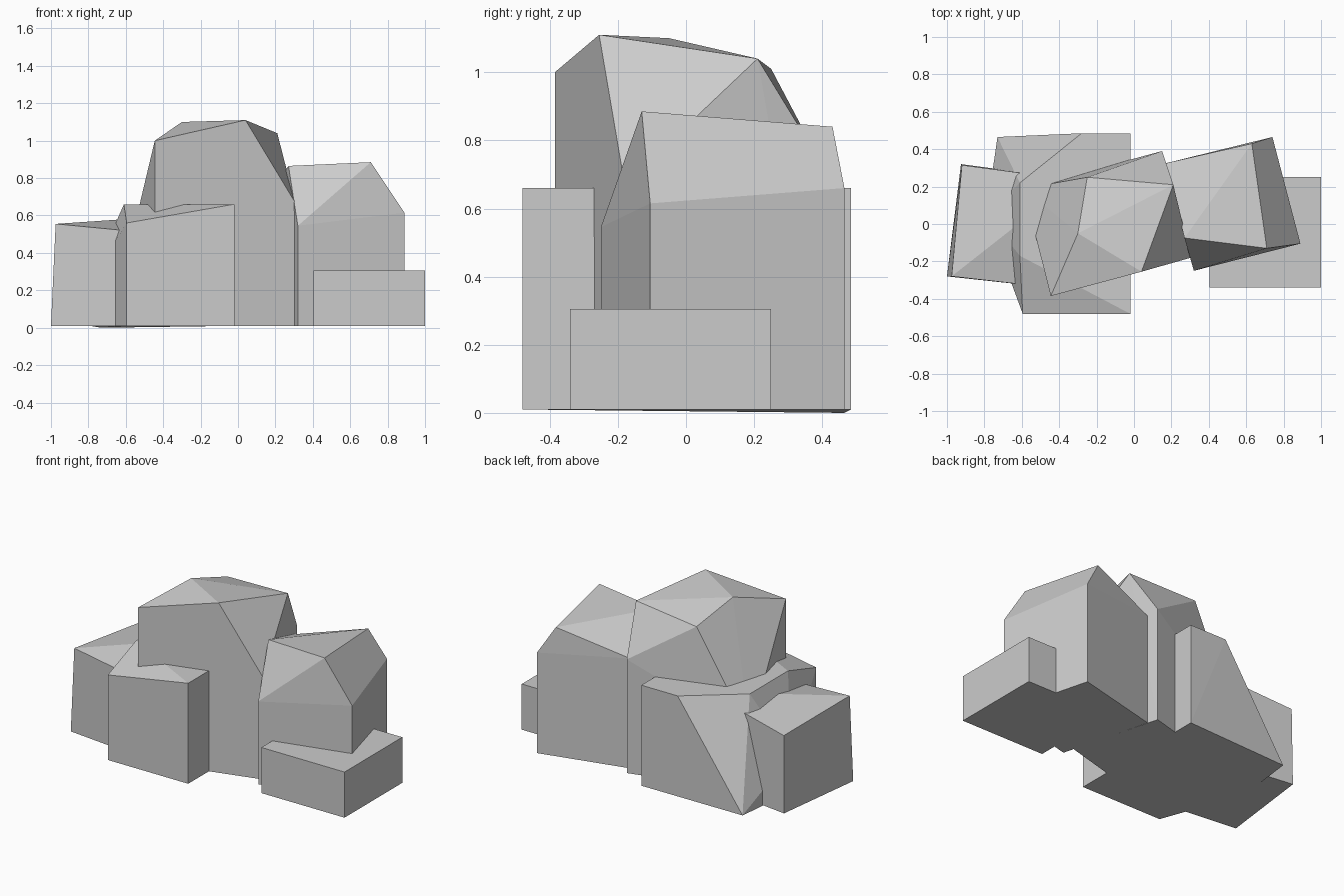
import bpy
import bmesh

default = bpy.data.objects.get("Cube")
if default:
    bpy.data.objects.remove(default, do_unlink=True)

GROUND = 0.01

# Single stone colour
stone = bpy.data.materials.new("stone_grey")
stone.use_nodes = True
colour = (0.6, 0.6, 0.6, 1)
stone.diffuse_color = colour
stone.node_tree.nodes["Principled BSDF"].inputs["Base Color"].default_value = colour


def rock(name, base, upper):
    """Chiselled boulder: the hull of a ground outline and upper corners."""
    bm = bmesh.new()
    points = [(x, y, GROUND) for x, y in base] + upper
    for p in points:
        bm.verts.new(p)
    hull = bmesh.ops.convex_hull(bm, input=bm.verts[:])
    loose = [v for v in hull["geom_interior"] + hull["geom_unused"]
             if isinstance(v, bmesh.types.BMVert)]
    bmesh.ops.delete(bm, geom=list(set(loose)), context='VERTS')
    bmesh.ops.dissolve_limit(bm, angle_limit=0.03, verts=bm.verts[:], edges=bm.edges[:])
    bmesh.ops.recalc_face_normals(bm, faces=bm.faces[:])
    mesh = bpy.data.meshes.new(name)
    bm.to_mesh(mesh)
    bm.free()
    mesh.materials.append(stone)
    obj = bpy.data.objects.new(name, mesh)
    bpy.context.collection.objects.link(obj)
    return obj


# Low flat slab on the left end
outline = [(0.405, -0.34), (1, -0.34), (1, 0.25), (0.405, 0.25)]
rock("low_slab", outline, [(x, y, 0.305) for x, y in outline])

# Pointed boulder beside the slab
rock("side_boulder",
     [(0.32, -0.25), (0.89, -0.105), (0.74, 0.465), (0.17, 0.325)],
     [(0.32, -0.25, 0.545), (0.89, -0.105, 0.615), (0.74, 0.465, 0.66),
      (0.17, 0.325, 0.72), (0.27, -0.075, 0.865), (0.71, -0.13, 0.885),
      (0.63, 0.43, 0.84)])

# Tallest boulder in the middle
rock("tall_boulder",
     [(-0.445, -0.385), (0.305, -0.18), (0.15, 0.39), (-0.59, 0.19)],
     [(-0.445, -0.385, 1.0), (0.305, -0.18, 0.67), (0.15, 0.39, 0.745),
      (-0.59, 0.19, 0.39), (0.04, -0.255, 1.11), (-0.30, -0.05, 1.10),
      (0.21, 0.21, 1.04), (-0.25, 0.25, 1.01)])

# Broad block running front to back under the tall boulder
rock("broad_block",
     [(-0.595, -0.48), (-0.02, -0.48), (-0.02, 0.485), (-0.79, 0.05)],
     [(-0.595, -0.48, 0.56), (-0.02, -0.48, 0.66), (-0.02, 0.485, 0.66),
      (-0.28, 0.485, 0.66), (-0.61, 0.22, 0.66), (-0.61, -0.17, 0.66),
      (-0.79, 0.05, 0.25), (-0.73, 0.465, 0)])

# Leaning block on the right end
rock("end_block",
     [(-1, -0.28), (-0.4, -0.345), (-0.32, 0.24), (-0.925, 0.32)],
     [(-0.975, -0.28, 0.555), (-0.4, -0.345, 0.50), (-0.32, 0.235, 0.60),
      (-0.92, 0.315, 0.51)])
